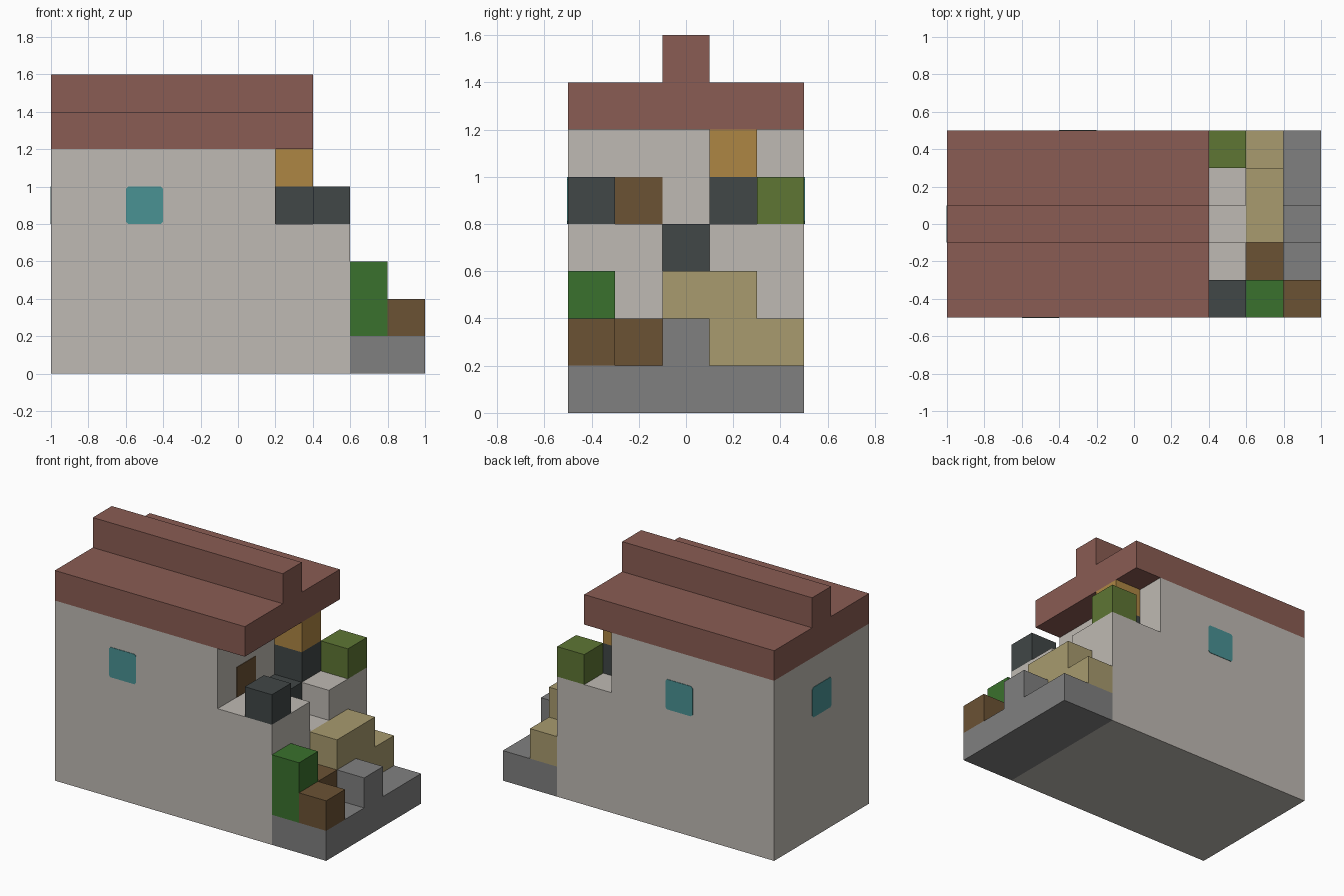
import bpy
import bmesh

cube = bpy.data.objects.get("Cube")
if cube:
    bpy.data.objects.remove(cube, do_unlink=True)

U = 0.2  # block size


def material(name, rgb):
    linear = [((c / 255 + 0.055) / 1.055) ** 2.4 for c in rgb] + [1.0]
    mat = bpy.data.materials.new(name)
    mat.use_nodes = True
    mat.diffuse_color = linear
    bsdf = next(n for n in mat.node_tree.nodes if n.type == "BSDF_PRINCIPLED")
    bsdf.inputs["Base Color"].default_value = linear
    bsdf.inputs["Roughness"].default_value = 0.9
    return mat


PLASTER = material("pale_plaster", (191, 186, 179))
ROOF = material("roof_red", (138, 92, 83))
STONE = material("stone_gray", (128, 128, 128))
CHARCOAL = material("charcoal", (65, 71, 71))
WOOD = material("brown_wood", (107, 82, 52))
STRAW = material("straw", (168, 155, 110))
LEAF = material("leaf_green", (58, 113, 45))
MOSS = material("moss_green", (94, 118, 52))
AMBER = material("amber", (174, 134, 68))
GLASS = material("teal_glass", (74, 146, 148))


def prism(name, profile, axis, lo, hi, mat):
    """Extrude a 2D profile along one axis from lo to hi."""
    bm = bmesh.new()
    verts = []
    for p in profile:
        co = list(p)
        co.insert("xyz".index(axis), lo)
        verts.append(bm.verts.new(co))
    face = bm.faces.new(verts)
    grown = bmesh.ops.extrude_face_region(bm, geom=[face])["geom"]
    shift = [0.0, 0.0, 0.0]
    shift["xyz".index(axis)] = hi - lo
    bmesh.ops.translate(bm, vec=shift,
                        verts=[g for g in grown if isinstance(g, bmesh.types.BMVert)])
    bmesh.ops.recalc_face_normals(bm, faces=bm.faces)
    mesh = bpy.data.meshes.new(name)
    bm.to_mesh(mesh)
    bm.free()
    mesh.materials.append(mat)
    obj = bpy.data.objects.new(name, mesh)
    bpy.context.collection.objects.link(obj)
    return obj


def box(name, x, y, z, mat):
    corners = [(x[0], y[0]), (x[1], y[0]), (x[1], y[1]), (x[0], y[1])]
    return prism(name, corners, "z", z[0], z[1], mat)


def block(name, x, y, z, mat, height=1):
    """One grid block, given by its lowest corner."""
    return box(name, (x, x + U), (y, y + U), (z, z + U * height), mat)


def window(name, axis, wall, centre):
    """Thin pane with clipped corners, lying on a wall."""
    r, c = U / 2, 0.012
    pane = []
    for sx, sz in ((-1, -1), (1, -1), (1, 1), (-1, 1)):
        pair = [(centre + sx * r, 0.9 + sz * (r - c)),
                (centre + sx * (r - c), 0.9 + sz * r)]
        pane += pair if sx * sz > 0 else pair[::-1]
    prism(name, pane, axis, wall - 0.003, wall + 0.003, GLASS)


# House body with a porch ledge, and a niche cut into the ledge
house = prism("house_body", [(-1, 0), (0.6, 0), (0.6, 0.8), (0.2, 0.8),
                             (0.2, 1.2), (-1, 1.2)], "y", -0.5, 0.5, PLASTER)
cutter = box("niche_cutter", (0.2, 0.7), (-0.1, 0.1), (0.6, 0.9), PLASTER)
cutter.hide_render = True
cut = house.modifiers.new("niche", "BOOLEAN")
cut.operation = "DIFFERENCE"
cut.solver = "EXACT"
cut.object = cutter
bpy.context.view_layer.objects.active = house
bpy.ops.object.modifier_apply(modifier=cut.name)
bpy.data.objects.remove(cutter, do_unlink=True)

# Roof slab with its raised ridge
prism("roof", [(-0.5, 1.2), (0.5, 1.2), (0.5, 1.4), (0.1, 1.4), (0.1, 1.6),
               (-0.1, 1.6), (-0.1, 1.4), (-0.5, 1.4)], "x", -1, 0.4, ROOF)

# Windows and door
window("front_window", "y", -0.5, -0.5)
window("back_window", "y", 0.5, -0.3)
window("end_window", "x", -1, 0)
box("door", (0.197, 0.203), (-0.3, -0.1), (0.8, 1.0), WOOD)

# Things on the porch
block("niche_block", 0.2, -0.1, 0.6, CHARCOAL)
block("porch_pillar_base", 0.2, 0.1, 0.8, CHARCOAL)
block("porch_pillar_top", 0.2, 0.1, 1.0, AMBER)
block("porch_corner_block", 0.4, -0.5, 0.8, CHARCOAL)
block("porch_bush", 0.4, 0.3, 0.8, MOSS)

# Stone ground and step
box("stone_ground", (0.6, 1), (-0.5, 0.5), (0, 0.2), STONE)
block("stone_step", 0.8, -0.1, 0.2, STONE)

# Yard: straw stack, hedge and crates
prism("straw_stack", [(-0.1, 0.2), (0.5, 0.2), (0.5, 0.4), (0.3, 0.4),
                      (0.3, 0.6), (-0.1, 0.6)], "x", 0.6, 0.8, STRAW)
block("hedge", 0.6, -0.5, 0.2, LEAF, height=2)
block("inner_crate", 0.6, -0.3, 0.2, WOOD)
block("outer_crate", 0.8, -0.5, 0.2, WOOD)
